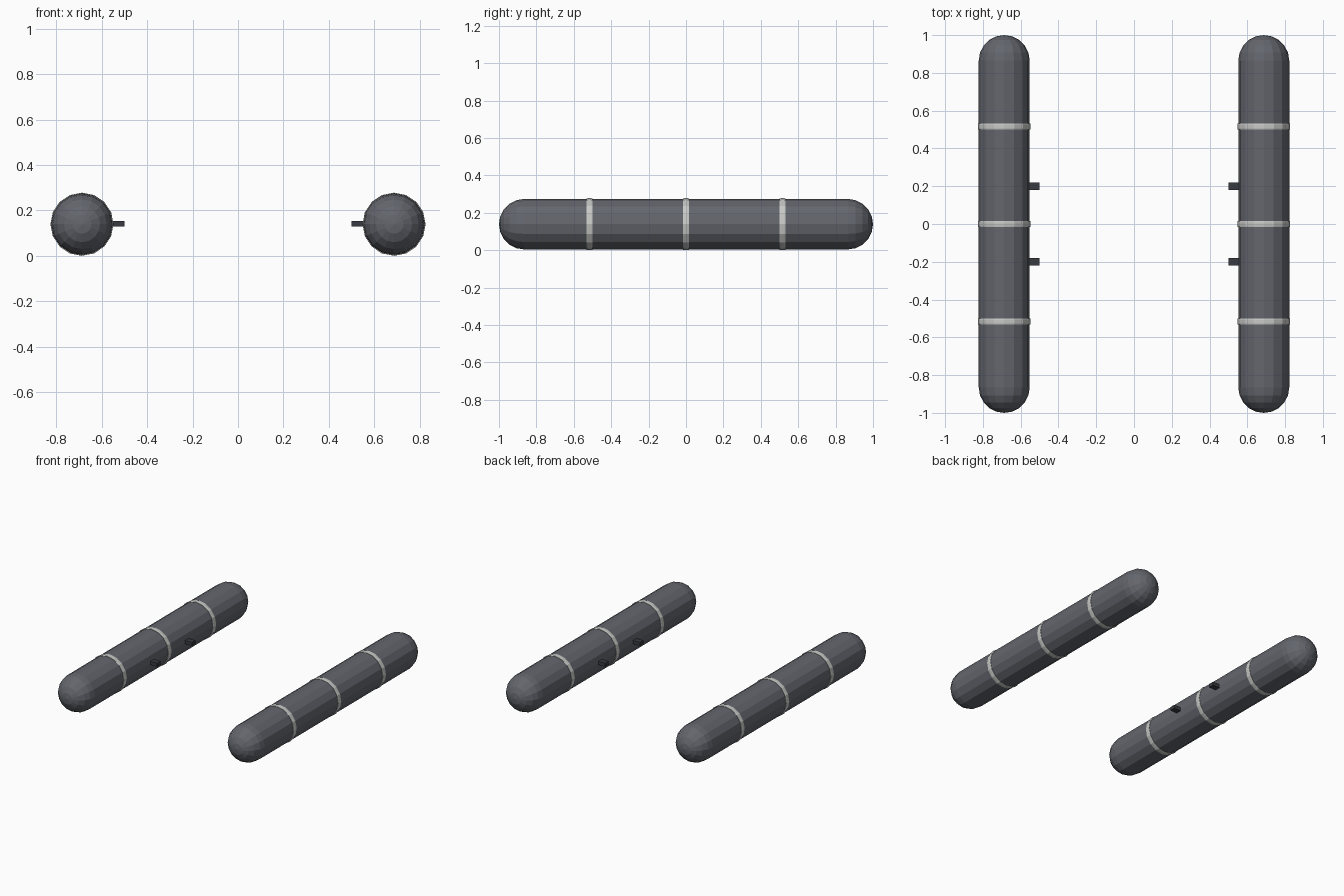
import bpy, bmesh, math

if "Cube" in bpy.data.objects:
    bpy.data.objects.remove(bpy.data.objects["Cube"])

N = 16            # sides around each tube
CX, CZ = 0.687, 0.139
R = 0.135


def material(name, rgb):
    m = bpy.data.materials.new(name)
    m.diffuse_color = (*rgb, 1)
    m.use_nodes = True
    m.node_tree.nodes["Principled BSDF"].inputs["Base Color"].default_value = m.diffuse_color
    return m


rubber = material("grey rubber", (0.125, 0.132, 0.152))
strap = material("pale strap", (0.58, 0.59, 0.57))
metal = material("dark bracket", (0.04, 0.044, 0.052))


def finish(name, bm, mat):
    bmesh.ops.recalc_face_normals(bm, faces=bm.faces)
    me = bpy.data.meshes.new(name)
    bm.to_mesh(me)
    bm.free()
    me.materials.append(mat)
    bpy.context.collection.objects.link(bpy.data.objects.new(name, me))


def lathe(name, profile, x, mat, closed=False):
    """Revolve (radius, y) points around a tube axis parallel to y."""
    bm = bmesh.new()
    rings = []
    for r, y in profile:
        if r < 1e-5:
            rings.append([bm.verts.new((x, y, CZ))] * N)
        else:
            rings.append([bm.verts.new((x + r * math.cos(2 * math.pi * i / N), y,
                                        CZ + r * math.sin(2 * math.pi * i / N)))
                          for i in range(N)])
    pairs = list(zip(rings, rings[1:]))
    if closed:
        pairs.append((rings[-1], rings[0]))
    for a, b in pairs:
        for i in range(N):
            j = (i + 1) % N
            bm.faces.new(list(dict.fromkeys((a[i], a[j], b[j], b[i]))))
    finish(name, bm, mat)


# capsule profile: hemisphere, straight body, hemisphere
CAP = 5
dome = [(R * math.sin(k * math.pi / 2 / CAP), 1 - R + R * math.cos(k * math.pi / 2 / CAP))
        for k in range(CAP + 1)]
capsule = dome + [(r, -y) for r, y in reversed(dome)]

for side, s in (("left", -1), ("right", 1)):
    lathe(side + "_tube", capsule, s * CX, rubber)

    # three raised bands
    for k, y in enumerate((-0.516, 0, 0.516)):
        w = 0.017
        band = [(0.13, y - w), (0.1375, y - w), (0.139, y - w / 2),
                (0.139, y + w / 2), (0.1375, y + w), (0.13, y + w)]
        lathe(f"{side}_band_{k + 1}", band, s * CX, strap, closed=True)

    # inner mounting brackets
    for k, y in enumerate((-0.2, 0.2)):
        bm = bmesh.new()
        bmesh.ops.create_cube(bm, size=1)
        bmesh.ops.scale(bm, vec=(0.1, 0.04, 0.026), verts=bm.verts)
        bmesh.ops.translate(bm, vec=(s * 0.55, y, CZ + 0.002), verts=bm.verts)
        finish(f"{side}_bracket_{k + 1}", bm, metal)
